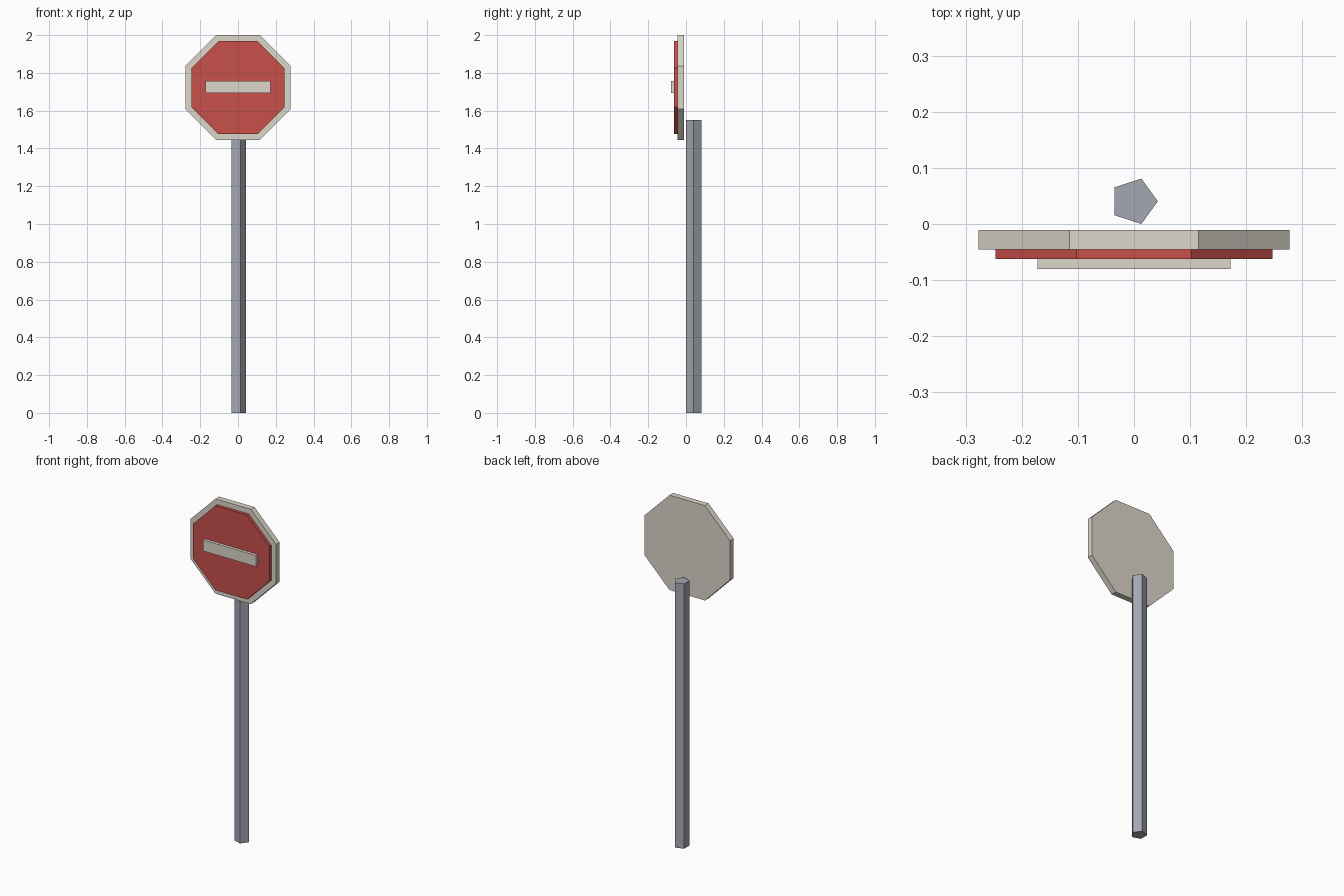
import bpy
import bmesh
from math import cos, sin, pi
from mathutils import Vector

if "Cube" in bpy.data.objects:
    bpy.data.objects.remove(bpy.data.objects["Cube"])


def material(name, rgb):
    mat = bpy.data.materials.new(name)
    mat.diffuse_color = (*rgb, 1.0)
    mat.use_nodes = True
    mat.node_tree.nodes["Principled BSDF"].inputs["Base Color"].default_value = mat.diffuse_color
    return mat


def prism(name, base, extrude, mat):
    """Extrude a flat polygon along a vector into a closed solid."""
    bm = bmesh.new()
    face = bm.faces.new([bm.verts.new(p) for p in base])
    result = bmesh.ops.extrude_face_region(bm, geom=[face], use_keep_orig=True)
    top = [v for v in result["geom"] if isinstance(v, bmesh.types.BMVert)]
    bmesh.ops.translate(bm, verts=top, vec=Vector(extrude))
    bmesh.ops.recalc_face_normals(bm, faces=bm.faces)
    mesh = bpy.data.meshes.new(name)
    bm.to_mesh(mesh)
    bm.free()
    mesh.materials.append(mat)
    obj = bpy.data.objects.new(name, mesh)
    bpy.context.collection.objects.link(obj)
    return obj


def ring(sides, radius, phase=0.0):
    return [(radius * cos(phase + 2 * pi * i / sides),
             radius * sin(phase + 2 * pi * i / sides)) for i in range(sides)]


metal = material("pole_metal", (0.37, 0.39, 0.45))
cream = material("cream", (0.72, 0.68, 0.60))
red = material("sign_red", (0.58, 0.08, 0.07))

SIGN_Z = 1.7225

# Five-sided pole behind the sign
prism("pole", [(x, y + 0.0405, 0) for x, y in ring(5, 0.0425)], (0, 0, 1.55), metal)


# Octagonal panels with flat top and bottom
def panel(name, apothem, back, front, mat):
    pts = ring(8, apothem / cos(pi / 8), pi / 8)
    prism(name, [(x, back, SIGN_Z + z) for x, z in pts], (0, front - back, 0), mat)


panel("sign_backplate", 0.2775, -0.011, -0.045, cream)
panel("sign_face", 0.247, -0.045, -0.0625, red)

# Horizontal bar on the face
bar = [(-0.172, -0.0325), (0.172, -0.0325), (0.172, 0.0325), (-0.172, 0.0325)]
prism("sign_bar", [(x, -0.0625, SIGN_Z + 0.003 + z) for x, z in bar], (0, -0.0175, 0), cream)
